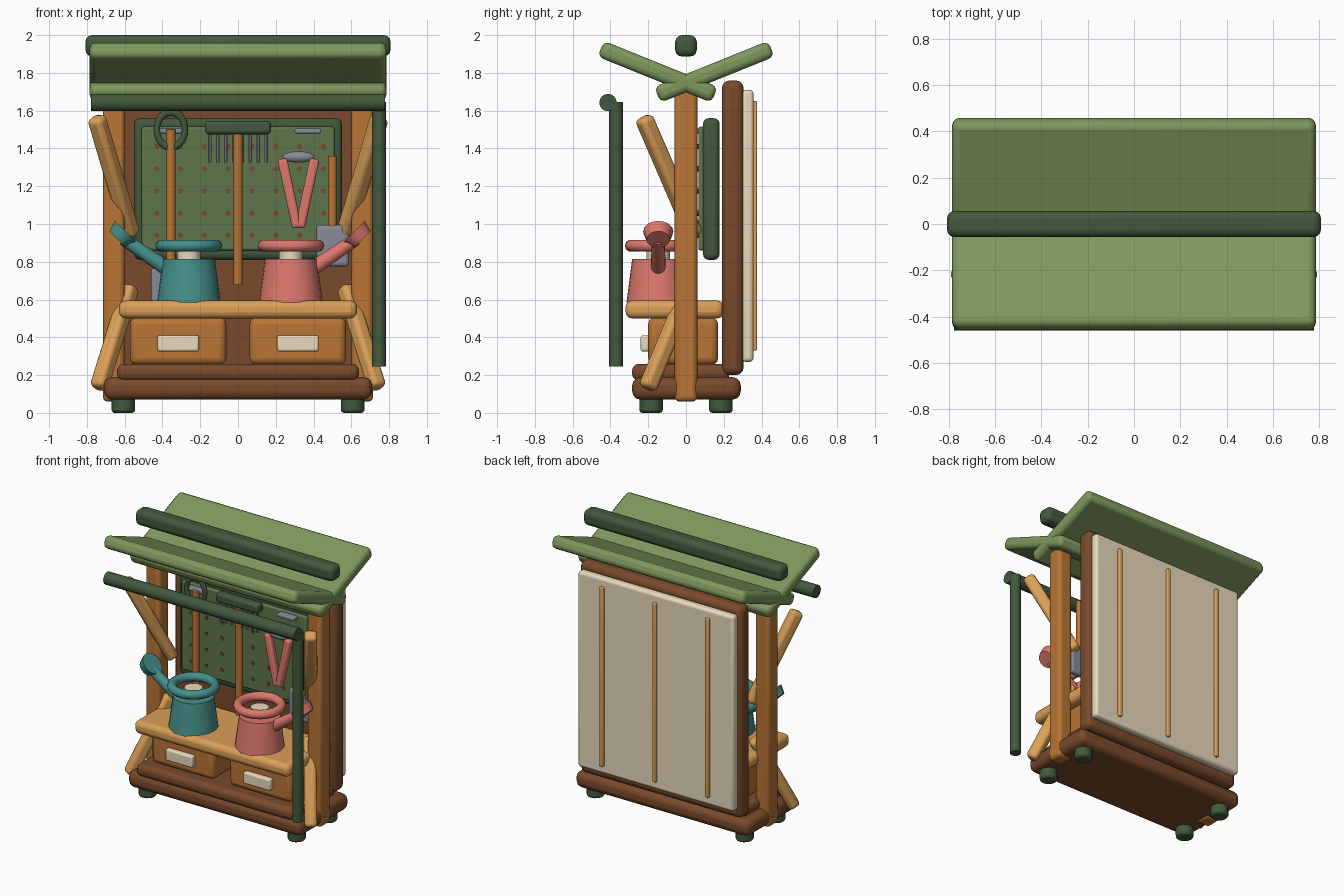
import bpy, math
from mathutils import Vector

if "Cube" in bpy.data.objects:
    bpy.data.objects.remove(bpy.data.objects["Cube"])


def mat(name, hexcol):
    m = bpy.data.materials.new(name)
    rgb = [int(hexcol[i:i + 2], 16) / 255 for i in (0, 2, 4)]
    m.diffuse_color = [((c + 0.055) / 1.055) ** 2.4 for c in rgb] + [1]
    m.use_nodes = True
    m.node_tree.nodes["Principled BSDF"].inputs["Base Color"].default_value = m.diffuse_color
    return m


LEAF, DARK, PEG = mat("leaf_green", "7f985d"), mat("dark_green", "42593c"), mat("board_green", "5f764c")
BROWN, WOOD, TAN = mat("brown", "7a4a2c"), mat("wood", "b87535"), mat("tan", "dba058")
CREAM, TEAL, PINK, GREY = mat("cream", "e8dabc"), mat("teal", "46908a"), mat("pink", "dc786c"), mat("metal", "858b98")


def finish(name, m, smooth=True):
    o = bpy.context.object
    o.name = name
    o.data.materials.append(m)
    if smooth:
        bpy.ops.object.shade_smooth_by_angle(angle=math.radians(40))
    return o


def box(name, x, y, z, m, bevel=0.03, rot=(0, 0, 0)):
    """Rounded box from (min, max) ranges."""
    c = [(a + b) / 2 for a, b in (x, y, z)]
    bpy.ops.mesh.primitive_cube_add(size=1, location=c, rotation=rot)
    o = bpy.context.object
    o.scale = [b - a for a, b in (x, y, z)]
    bpy.ops.object.transform_apply(location=False, rotation=False, scale=True)
    if bevel:
        b = o.modifiers.new("bevel", "BEVEL")
        b.width, b.segments = bevel, 3
    return finish(name, m)


def beam(name, a, b, w, m, bevel=0.025):
    """Rounded square bar between two points."""
    a, b = Vector(a), Vector(b)
    h, c = (b - a).length / 2, (a + b) / 2
    o = box(name, (c.x - w / 2, c.x + w / 2), (c.y - w / 2, c.y + w / 2), (c.z - h, c.z + h), m, bevel)
    o.rotation_euler = (b - a).to_track_quat("Z", "Y").to_euler()
    return o


def rod(name, a, b, r1, m, r2=None, sides=16):
    """Cylinder or cone between two points."""
    a, b = Vector(a), Vector(b)
    bpy.ops.mesh.primitive_cone_add(vertices=sides, radius1=r1, radius2=r1 if r2 is None else r2,
                                    depth=(b - a).length, location=(a + b) / 2,
                                    rotation=(b - a).to_track_quat("Z", "Y").to_euler())
    return finish(name, m)


def ring(name, loc, R, r, m, rot=(0, 0, 0), scale=(1, 1, 1)):
    bpy.ops.mesh.primitive_torus_add(location=loc, rotation=rot, major_radius=R, minor_radius=r,
                                     major_segments=28, minor_segments=10)
    bpy.context.object.scale = scale
    return finish(name, m)


# Base and feet
box("base", (-0.71, 0.71), (-0.285, 0.29), (0.07, 0.19), BROWN, 0.045)
box("base_step", (-0.64, 0.64), (-0.285, 0.23), (0.17, 0.26), BROWN, 0.035)
for sx in (-1, 1):
    for y in (-0.185, 0.185):
        f = rod("foot", (sx * 0.607, y, 0), (sx * 0.607, y, 0.09), 0.062, DARK, sides=12)
        b = f.modifiers.new("bevel", "BEVEL")
        b.width, b.segments, b.limit_method = 0.015, 2, "ANGLE"

# Back wall with cream cladding and slats
box("back_wall", (-0.66, 0.66), (0.19, 0.305), (0.2, 1.76), BROWN, 0.04)
box("back_panel", (-0.635, 0.635), (0.295, 0.357), (0.27, 1.71), CREAM, 0.02)
for x in (-0.43, 0, 0.43):
    box("back_slat", (x - 0.015, x + 0.015), (0.345, 0.377), (0.33, 1.65), TAN, 0.008)

# Pegboard with dots
box("pegboard_frame", (-0.55, 0.55), (0.09, 0.178), (0.81, 1.56), DARK, 0.03)
box("pegboard", (-0.51, 0.51), (0.065, 0.1), (0.86, 1.515), PEG, 0.012)
for i in range(8):
    for j in range(5):
        x, z = -0.43 + i * 0.126, 0.94 + j * 0.1175
        rod("peg_hole", (x, 0.07, z), (x, 0.058, z), 0.014, BROWN, sides=10)

# Posts and braces
for sx in (-1, 1):
    box("post", tuple(sorted((sx * 0.6, sx * 0.715))), (-0.06, 0.06), (0.06, 1.75), WOOD, 0.025)
    beam("upper_brace", (sx * 0.75, -0.225, 1.565), (sx * 0.565, 0.045, 0.94), 0.085, TAN)
    beam("lower_brace", (sx * 0.738, -0.205, 0.13), (sx * 0.57, 0.02, 0.67), 0.085, TAN)

# Shelf and drawers
box("shelf", (-0.63, 0.63), (-0.32, 0.2), (0.5, 0.595), TAN, 0.035)
for sx in (-1, 1):
    c = sx * 0.317
    box("drawer", (c - 0.255, c + 0.255), (-0.2, 0.17), (0.255, 0.505), WOOD, 0.035)
    box("drawer_handle", (c - 0.11, c + 0.11), (-0.24, -0.195), (0.325, 0.41), CREAM, 0.012)

# Roof: two crossing slabs, top beam, front rail and single awning pole
for s in (-1, 1):
    box("roof_slab", (-0.785, 0.785), (s * 0.15 - 0.325, s * 0.15 + 0.325), (1.761, 1.851), LEAF, 0.032,
        (s * math.radians(22), 0, 0))
box("roof_beam", (-0.808, 0.808), (-0.057, 0.057), (1.887, 2.0), DARK, 0.035)
rod("front_rail", (-0.778, -0.413, 1.643), (0.778, -0.413, 1.643), 0.046, DARK)
rod("awning_pole", (0.747, -0.37, 0.245), (0.747, -0.37, 1.645), 0.037, DARK)

# Watering cans
for sx, x, m in ((-1, -0.26, TEAL), (1, 0.28, PINK)):
    y = -0.147
    rod("can_body", (x, y, 0.585), (x, y, 0.815), 0.168, m, 0.138, 24)
    rod("can_neck", (x, y, 0.78), (x, y, 0.875), 0.062, CREAM)
    ring("can_ring", (x, y, 0.885), 0.145, 0.032, m)
    rod("can_spout", (x + sx * 0.11, y, 0.76), (x + sx * 0.345, y, 0.92), 0.04, m, 0.034)
    h = x + sx * 0.355
    rod("can_rose", (h - sx * 0.02, y, 0.96), (h + sx * 0.022, y, 0.918), 0.08, m, 0.062)

# Hanging pegs
T = 0.015
for x in (-0.365, 0, 0.37):
    box("tool_hook", (x - 0.07, x + 0.07), (0.02, 0.075), (1.48, 1.505), GREY, 0.008)

# Spade with looped grip
rod("spade_handle", (-0.355, T, 0.74), (-0.355, T, 1.5), 0.025, WOOD)
ring("spade_grip", (-0.355, T, 1.5), 0.075, 0.017, DARK, (math.pi / 2, 0, 0), (1, 1.24, 1))
box("spade_blade", (-0.46, -0.25), (T - 0.02, T + 0.02), (0.55, 0.765), GREY, 0.015)

# Rake
rod("rake_handle", (0, T, 0.68), (0, T, 1.5), 0.025, WOOD)
box("rake_head", (-0.175, 0.175), (T - 0.035, T + 0.035), (1.475, 1.545), DARK, 0.02)
for i in range(8):
    x = -0.15 + i * 0.3 / 7
    rod("rake_tooth", (x, T, 1.325), (x, T, 1.5), 0.01, GREY, sides=8)

# Shears
for s in (-1, 1):
    beam("shears_arm", (0.32 + s * 0.008, T, 0.98), (0.32 + s * 0.086, T, 1.345), 0.052, PINK, 0.015)
bpy.ops.mesh.primitive_uv_sphere_add(segments=20, ring_count=10, radius=1, location=(0.32, T, 1.355))
bpy.context.object.scale = (0.085, 0.03, 0.03)
finish("shears_blade", GREY)

# Trowel
rod("trowel_handle", (0.5, T, 0.95), (0.5, T, 1.36), 0.023, WOOD)
box("trowel_blade", (0.415, 0.588), (T - 0.025, T + 0.025), (0.775, 0.995), GREY, 0.018)
